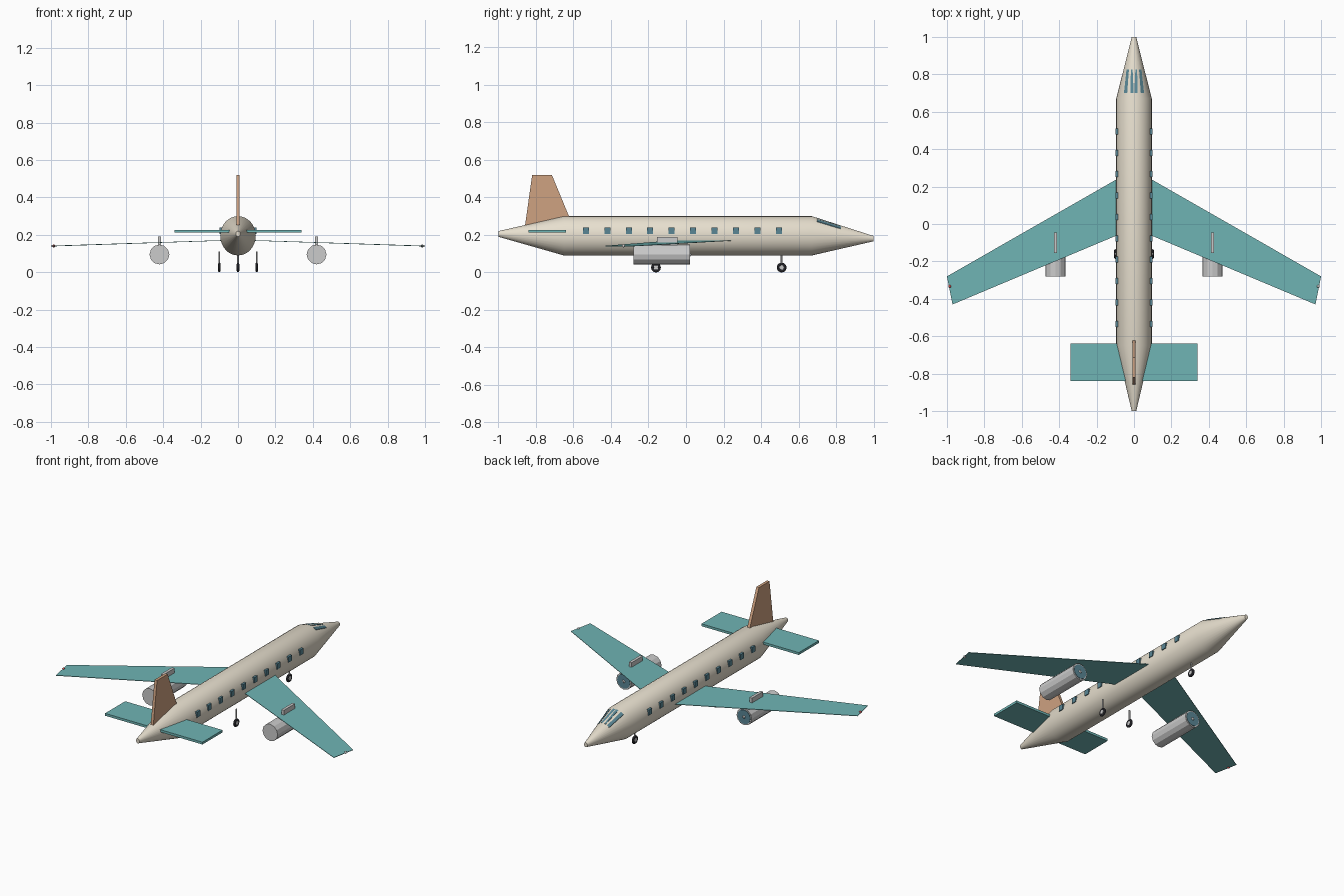
import bpy, bmesh, math
from mathutils import Matrix

if "Cube" in bpy.data.objects:
    bpy.data.objects.remove(bpy.data.objects["Cube"])

def mat(name, rgb):
    m = bpy.data.materials.new(name)
    m.diffuse_color = (*rgb, 1)
    m.use_nodes = True
    m.node_tree.nodes["Principled BSDF"].inputs["Base Color"].default_value = m.diffuse_color
    return m

CREAM = mat("cream", (0.80, 0.74, 0.62))
TEAL = mat("teal", (0.16, 0.46, 0.46))
RUST = mat("rust", (0.62, 0.36, 0.22))
GLASS = mat("glass", (0.10, 0.24, 0.30))
TYRE = mat("tyre", (0.04, 0.04, 0.05))
RED = mat("red", (0.7, 0.08, 0.08))

def add(name, bm, material=None, smooth=False):
    bmesh.ops.recalc_face_normals(bm, faces=bm.faces)
    me = bpy.data.meshes.new(name)
    bm.to_mesh(me)
    bm.free()
    ob = bpy.data.objects.new(name, me)
    bpy.context.collection.objects.link(ob)
    if material:
        me.materials.append(material)
    if smooth:
        bpy.ops.object.select_all(action='DESELECT')
        ob.select_set(True)
        bpy.context.view_layer.objects.active = ob
        bpy.ops.object.shade_smooth_by_angle(angle=math.radians(30))
    return ob

def box(name, lo, hi, material=None):
    bm = bmesh.new()
    bmesh.ops.create_cube(bm, size=1)
    for v in bm.verts:
        v.co = [(a + b) / 2 + c * (b - a) for a, b, c in zip(lo, hi, v.co)]
    return add(name, bm, material)

def cylinder(name, centre, r, depth, sides, axis, material=None, smooth=False, r2=None):
    bm = bmesh.new()
    turn = {'X': Matrix.Rotation(math.pi / 2, 4, 'Y'),
            'Y': Matrix.Rotation(-math.pi / 2, 4, 'X'), 'Z': Matrix()}[axis]
    bmesh.ops.create_cone(bm, cap_ends=True, segments=sides, radius1=r,
                          radius2=r if r2 is None else r2, depth=depth,
                          matrix=Matrix.Translation(centre) @ turn)
    return add(name, bm, material, smooth)

def prism(name, pts, offset, material):
    bm = bmesh.new()
    face = bm.faces.new([bm.verts.new(p) for p in pts])
    top = bmesh.ops.extrude_face_region(bm, geom=[face])
    bmesh.ops.translate(bm, vec=offset,
                        verts=[g for g in top['geom'] if isinstance(g, bmesh.types.BMVert)])
    return add(name, bm, material)

# Fuselage stations: y, centre z, half width, half height
STATIONS = [(-1, 0.205, 0.012, 0.015), (-0.65, 0.195, 0.095, 0.105),
            (0.67, 0.195, 0.095, 0.105), (1, 0.18, 0.012, 0.014)]

def skin(y, angle, lift=0.0):
    """Point on the fuselage at y; angle is measured from straight up."""
    for a, b in zip(STATIONS, STATIONS[1:]):
        if y <= b[0]:
            t = (y - a[0]) / (b[0] - a[0])
            cz, rx, rz = (p + t * (q - p) for p, q in zip(a[1:], b[1:]))
            return ((rx + lift) * math.sin(angle), y, cz + (rz + lift) * math.cos(angle))

bm = bmesh.new()
N = 32
rings = [[bm.verts.new(skin(s[0], 2 * math.pi * i / N)) for i in range(N)] for s in STATIONS]
for a, b in zip(rings, rings[1:]):
    for i in range(N):
        j = (i + 1) % N
        bm.faces.new((a[i], a[j], b[j], b[i]))
bm.faces.new(rings[0])
bm.faces.new(rings[-1])
add("fuselage", bm, CREAM, True)

# Cockpit panes laid on the nose
Y0, Y1 = 0.70, 0.825
def pane(name, rear, front):
    a, b = [math.radians(d) for d in rear], [math.radians(d) for d in front]
    pts = [skin(Y0, a[0], .002), skin(Y0, a[1], .002), skin(Y1, b[1], .002), skin(Y1, b[0], .002)]
    prism(name, pts, (0, -0.001, -0.005), GLASS)

pane("cockpit_window_centre", (-12, 12), (-17, 17))
pane("cockpit_window_right", (24, 37), (28, 44))
pane("cockpit_window_left", (-37, -24), (-44, -28))

# Fin and tailplane
prism("tail_fin", [(-0.009, -0.86, 0.235), (-0.009, -0.62, 0.29),
                   (-0.009, -0.715, 0.52), (-0.009, -0.82, 0.52)], (0.018, 0, 0), RUST)
box("tailplane", (-0.34, -0.84, 0.212), (0.34, -0.64, 0.227), TEAL)

for side, s in (("right", 1), ("left", -1)):
    # Swept wing with slight droop
    prism(side + "_wing", [(s * 0.07, 0.252, 0.169), (s * 1.0, -0.28, 0.139),
                           (s * 0.97, -0.43, 0.139), (s * 0.07, -0.052, 0.169)],
          (0, 0, 0.003), TEAL)
    # Wing tip light
    bm = bmesh.new()
    bmesh.ops.create_uvsphere(bm, u_segments=12, v_segments=8, radius=0.008,
                              matrix=Matrix.Translation((s * 0.985, -0.333, 0.141)))
    add(side + "_tip_light", bm, RED if s < 0 else None, True)
    # Engine, intake and pylon
    x = s * 0.42
    cylinder(side + "_engine", (x, -0.13, 0.095), 0.053, 0.30, 12, 'Y')
    cylinder(side + "_intake", (x, 0.0195, 0.095), 0.045, 0.006, 12, 'Y', GLASS)
    cylinder(side + "_intake_hub", (x, 0.024, 0.095), 0.012, 0.008, 12, 'Y', r2=0.004)
    box(side + "_pylon", (x - 0.009, -0.155, 0.13), (x + 0.009, -0.045, 0.19))
    # Cabin windows
    for i in range(10):
        y = 0.495 - i * 0.1143
        box(f"{side}_window_{i + 1}", (s * 0.085, y - 0.016, 0.205),
            (s * 0.099, y + 0.016, 0.24), GLASS)

# Landing gear: tyre, hub and strut
for name, x, y in (("nose", 0, 0.51), ("right", 0.1, -0.16), ("left", -0.1, -0.16)):
    bm = bmesh.new()
    M, K = 20, 8
    ring = [[bm.verts.new((x + 0.007 * math.sin(q),
                           y + (0.018 + 0.008 * math.cos(q)) * math.cos(p),
                           0.026 + (0.018 + 0.008 * math.cos(q)) * math.sin(p)))
             for q in (2 * math.pi * k / K for k in range(K))]
            for p in (2 * math.pi * m / M for m in range(M))]
    for m in range(M):
        for k in range(K):
            a, b = ring[m], ring[(m + 1) % M]
            bm.faces.new((a[k], a[(k + 1) % K], b[(k + 1) % K], b[k]))
    add(name + "_wheel", bm, TYRE, True)
    cylinder(name + "_wheel_hub", (x, y, 0.026), 0.012, 0.012, 12, 'X')
    cylinder(name + "_gear_strut", (x, y, 0.069), 0.005, 0.086, 8, 'Z')
